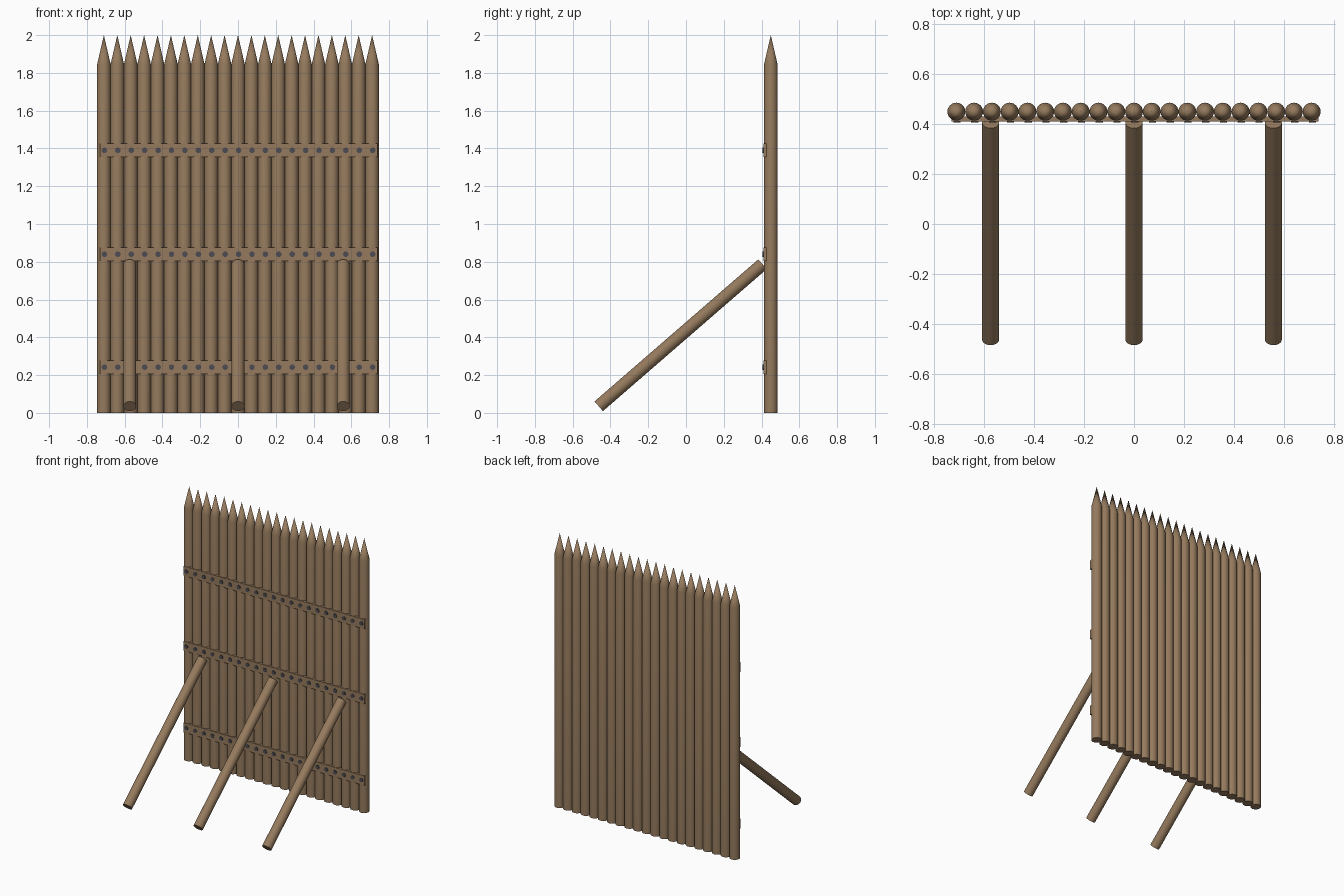
import bpy, bmesh, math
from mathutils import Vector, Matrix

if "Cube" in bpy.data.objects:
    bpy.data.objects.remove(bpy.data.objects["Cube"])


def material(name, rgb):
    m = bpy.data.materials.new(name)
    m.diffuse_color = (*rgb, 1)
    m.use_nodes = True
    m.node_tree.nodes["Principled BSDF"].inputs["Base Color"].default_value = m.diffuse_color
    return m


WOOD = material("wood", (0.30, 0.195, 0.11))
IRON = material("iron", (0.07, 0.07, 0.085))


def finish(name, bm, mat):
    bmesh.ops.recalc_face_normals(bm, faces=bm.faces)
    me = bpy.data.meshes.new(name)
    bm.to_mesh(me)
    bm.free()
    me.materials.append(mat)
    ob = bpy.data.objects.new(name, me)
    bpy.context.collection.objects.link(ob)
    bpy.ops.object.select_all(action='DESELECT')
    ob.select_set(True)
    bpy.context.view_layer.objects.active = ob
    bpy.ops.object.shade_smooth_by_angle(angle=math.radians(35))
    return ob


def rod(name, a, b, radius, mat, sides=24):
    a, b = Vector(a), Vector(b)
    axis = b - a
    rot = Vector((0, 0, 1)).rotation_difference(axis).to_matrix().to_4x4()
    bm = bmesh.new()
    bmesh.ops.create_cone(bm, cap_ends=True, segments=sides, radius1=radius, radius2=radius,
                          depth=axis.length, matrix=Matrix.Translation((a + b) / 2) @ rot)
    return finish(name, bm, mat)


def stake(name, x, y, radius, shoulder, tip, sides=24):
    # Round pole whose top ring is drawn up into a point
    bm = bmesh.new()
    rings = []
    for z in (0, shoulder):
        rings.append([bm.verts.new((x + radius * math.cos(t), y + radius * math.sin(t), z))
                      for t in (2 * math.pi * i / sides for i in range(sides))])
    apex = bm.verts.new((x, y, tip))
    bm.faces.new(rings[0][::-1])
    for i in range(sides):
        j = (i + 1) % sides
        bm.faces.new((rings[0][i], rings[0][j], rings[1][j], rings[1][i]))
        bm.faces.new((rings[1][i], rings[1][j], apex))
    ob = finish(name, bm, WOOD)
    # Keep the shoulder crisp
    return ob


def box(name, lo, hi, mat):
    lo, hi = Vector(lo), Vector(hi)
    bm = bmesh.new()
    bmesh.ops.create_cube(bm, size=1, matrix=Matrix.Translation((lo + hi) / 2)
                          @ Matrix.Diagonal((*(hi - lo), 1)))
    return finish(name, bm, mat)


# Wall of pointed stakes
COUNT, PITCH, R = 21, 0.071, 0.0358
xs = [(i - (COUNT - 1) / 2) * PITCH for i in range(COUNT)]
for i, x in enumerate(xs):
    stake(f"stake_{i + 1}", x, 0.449, R, 1.845, 2.0)

# Cross rails with a nail through each stake
for r, z in enumerate((0.242, 0.84, 1.39)):
    box(f"rail_{r + 1}", (-0.73, 0.41, z - 0.035), (0.738, 0.43, z + 0.035), WOOD)
    for i, x in enumerate(xs):
        rod(f"nail_{r + 1}_{i + 1}", (x + 0.003, 0.42, z), (x + 0.003, 0.406, z), 0.0145, IRON, 16)

# Slanted support poles
for i, x in enumerate((-0.573, 0, 0.557)):
    rod(f"brace_{i + 1}", (x, -0.462, 0.035), (x, 0.405, 0.787), 0.034, WOOD)
